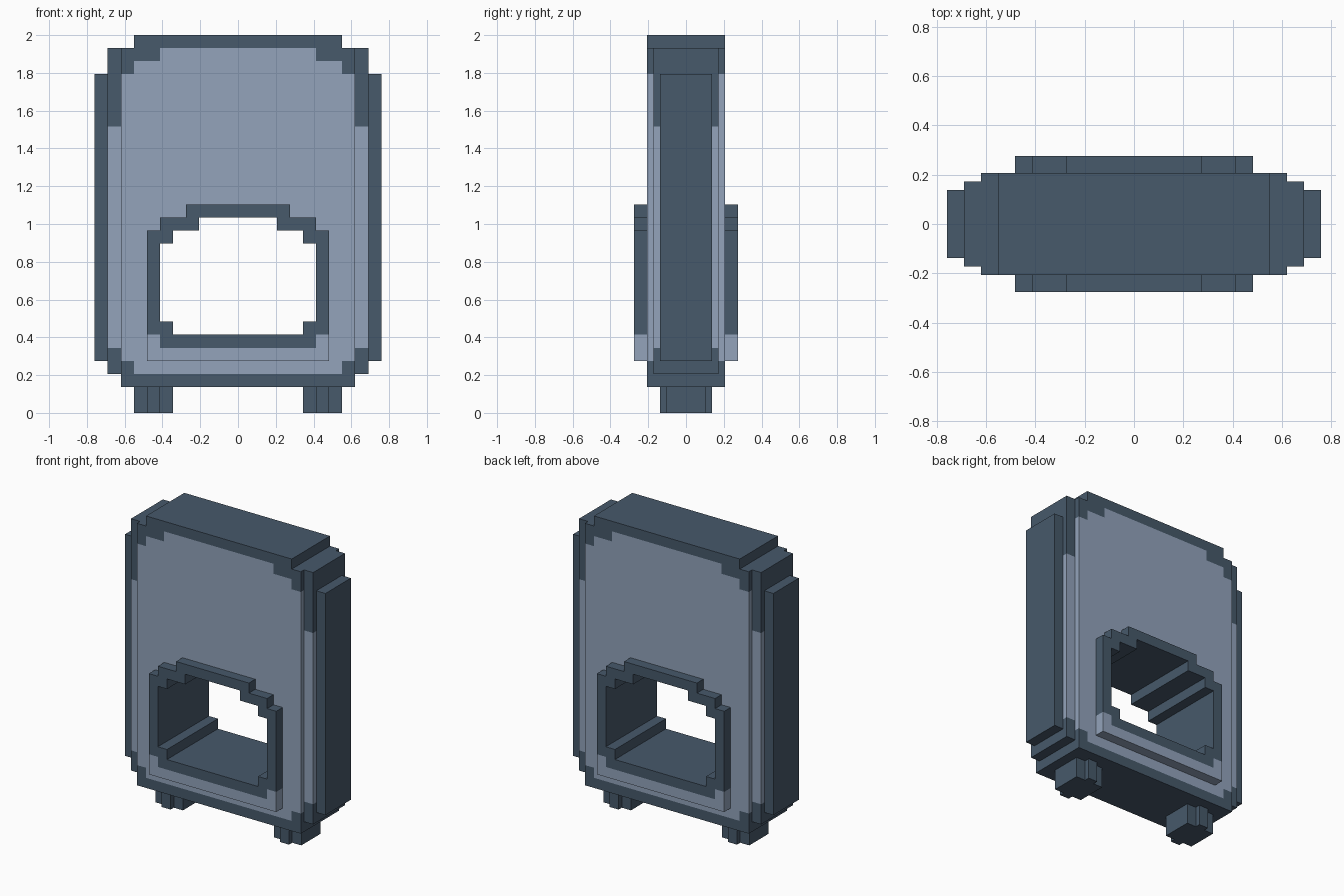
import bpy, bmesh

if "Cube" in bpy.data.objects:
    bpy.data.objects.remove(bpy.data.objects["Cube"])

U = 2 / 29  # one block step


def material(name, rgb):
    m = bpy.data.materials.new(name)
    m.diffuse_color = (*rgb, 1)
    m.use_nodes = True
    m.node_tree.nodes["Principled BSDF"].inputs["Base Color"].default_value = m.diffuse_color
    return m


DARK = material("dark slate", (0.063, 0.100, 0.145))
LIGHT = material("light blue grey", (0.292, 0.371, 0.500))


def stepped_prism(name, inside, half_depth, is_light):
    """Extrude a stepped x/z outline through y; rules take |x| and z in steps."""
    cells = {(i, k) for i in range(-11, 11) for k in range(30)
             if inside(abs(i + .5), k + .5)}
    bm = bmesh.new()
    cache = {}

    def vert(x, s, z):
        key = (x, s, z)
        if key not in cache:
            cache[key] = bm.verts.new((x * U, s * half_depth * U, z * U))
        return cache[key]

    for i, k in sorted(cells):
        quads = [[(i, s, k), (i + 1, s, k), (i + 1, s, k + 1), (i, s, k + 1)][::-s]
                 for s in (-1, 1)]
        # rim walls, only where the neighbouring cell is empty
        for di, dk, a, b in ((0, -1, (i, k), (i + 1, k)),
                             (1, 0, (i + 1, k), (i + 1, k + 1)),
                             (0, 1, (i + 1, k + 1), (i, k + 1)),
                             (-1, 0, (i, k + 1), (i, k))):
            if (i + di, k + dk) not in cells:
                quads.append([(a[0], -1, a[1]), (a[0], 1, a[1]),
                              (b[0], 1, b[1]), (b[0], -1, b[1])])
        for q in quads:
            f = bm.faces.new([vert(*p) for p in q])
            f.material_index = int(is_light(abs(i + .5), k + .5))
    bmesh.ops.recalc_face_normals(bm, faces=bm.faces)
    bmesh.ops.dissolve_limit(bm, angle_limit=0.01, verts=bm.verts,
                             edges=bm.edges, delimit={'MATERIAL'})
    me = bpy.data.meshes.new(name)
    bm.to_mesh(me)
    bm.free()
    me.materials.append(DARK)
    me.materials.append(LIGHT)
    ob = bpy.data.objects.new(name, me)
    bpy.context.collection.objects.link(ob)
    return ob


def frame_outline(x, z):
    return 4 < z < (16 if x < 4 else 15 if x < 6 else 14 if x < 7 else 0)


def opening(x, z):
    return ((x < 6 and 7 < z < 13) or (x < 5 and 6 < z < 14)
            or (x < 3 and 6 < z < 15))


def panel_light(x, z):
    rim = z < 3 or z > 28
    corner = (x > 8 and (z < 4 or z > 26)) or (x > 6 and z > 27)
    return not (rim or corner)


# Main panel, with dark rim and stepped corners
stepped_prism("body_panel",
              lambda x, z: 2 < z < (29 if x < 8 else 28) and x < 9
              and not frame_outline(x, z), 3, panel_light)

# Stepped side layers
stepped_prism("side_strips", lambda x, z: 9 < x < 10 and 3 < z < 28, 2.5,
              lambda x, z: 5 < z < 22)
stepped_prism("outer_side_bars", lambda x, z: 10 < x < 11 and 4 < z < 26, 2,
              lambda x, z: False)

# Raised frame running through the body around the opening
stepped_prism("opening_frame",
              lambda x, z: frame_outline(x, z) and not opening(x, z), 4,
              lambda x, z: z < 5 or (z < 6 and x > 6))

# Feet: cross-shaped plan, extruded down from the panel
PLAN = [(.5, 2), (.5, 1.5), (1.5, 1.5), (1.5, -1.5), (.5, -1.5), (.5, -2),
        (-.5, -2), (-.5, -1.5), (-1.5, -1.5), (-1.5, 1.5), (-.5, 1.5), (-.5, 2)]
for side, label in ((-1, "left"), (1, "right")):
    bm = bmesh.new()
    base = bm.faces.new([bm.verts.new(((side * 6.5 + x) * U, y * U, 0))
                         for x, y in PLAN])
    ext = bmesh.ops.extrude_face_region(bm, geom=[base], use_keep_orig=True)
    bmesh.ops.translate(bm, vec=(0, 0, 2 * U),
                        verts=[g for g in ext["geom"]
                               if isinstance(g, bmesh.types.BMVert)])
    bmesh.ops.recalc_face_normals(bm, faces=bm.faces)
    me = bpy.data.meshes.new(label + "_foot")
    bm.to_mesh(me)
    bm.free()
    me.materials.append(DARK)
    bpy.context.collection.objects.link(
        bpy.data.objects.new(label + "_foot", me))
